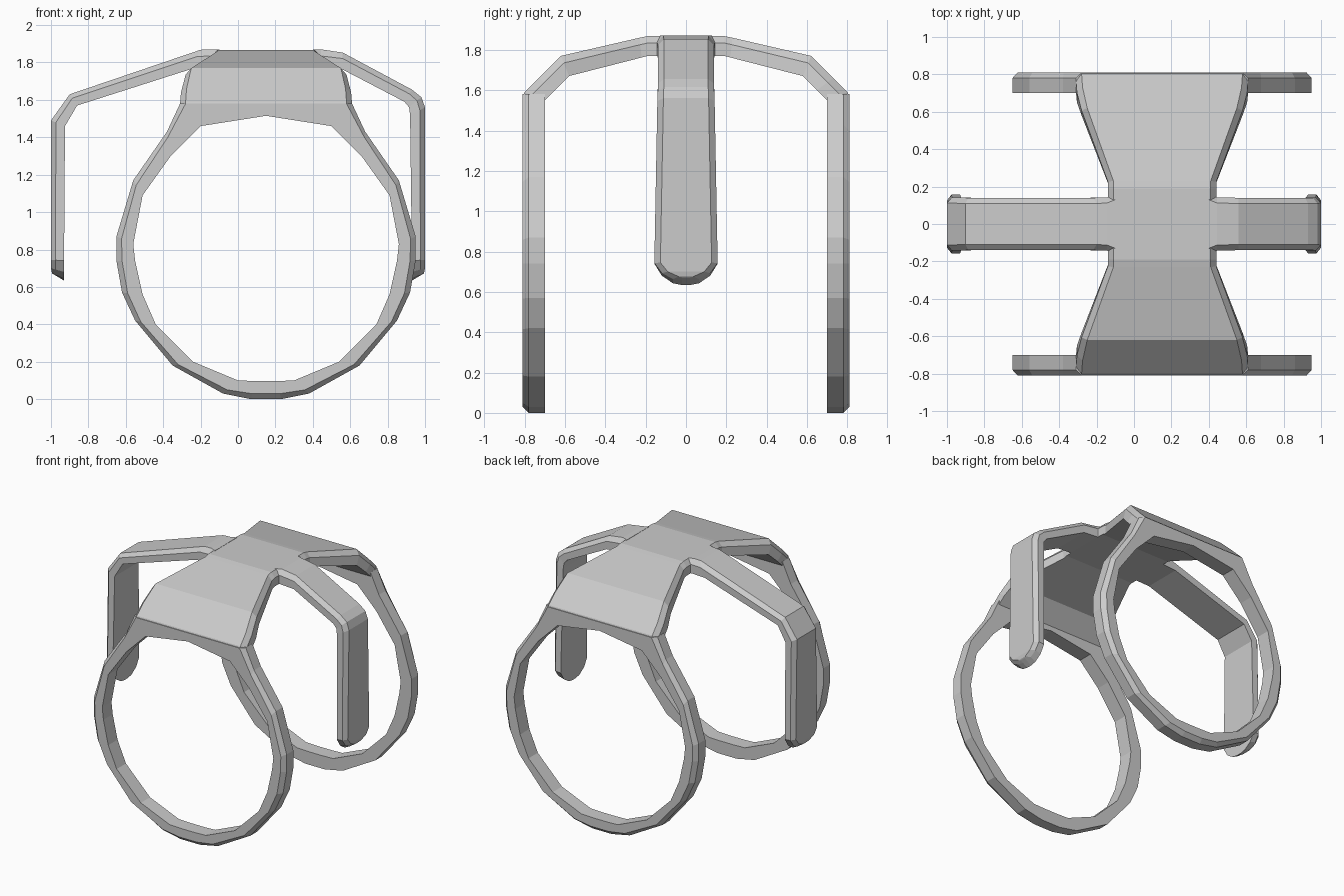
import bpy, bmesh
from mathutils import Vector

if "Cube" in bpy.data.objects:
    bpy.data.objects.remove(bpy.data.objects["Cube"])

CX = 0.15  # the rings and saddle are centred on this x


def skin(name, rows, closed=False):
    """Join equal-length cross-section loops into one flat-shaded solid."""
    bm = bmesh.new()
    loops = [[bm.verts.new(p) for p in row] for row in rows]
    n = len(loops[0])
    pairs = list(zip(loops, loops[1:]))
    if closed:
        pairs.append((loops[-1], loops[0]))
    for a, b in pairs:
        for i in range(n):
            j = (i + 1) % n
            bm.faces.new((a[i], a[j], b[j], b[i]))
    if not closed:
        bm.faces.new(loops[0])
        bm.faces.new(loops[-1])
    bmesh.ops.recalc_face_normals(bm, faces=bm.faces[:])
    mesh = bpy.data.meshes.new(name)
    bm.to_mesh(mesh)
    bm.free()
    obj = bpy.data.objects.new(name, mesh)
    bpy.context.collection.objects.link(obj)
    return obj


def strap_section(outer, inner, w, c=0.03, k=0.35):
    """Flat strap section (across, along, up) with chamfered outer corners."""
    p, q = Vector(outer), Vector(inner)
    m = p.lerp(q, k)
    t = max(w - c, 0.02)
    return [(s, v.x, v.y) for s, v in
            ((-w, q), (-w, m), (-t, p), (t, p), (w, m), (w, q))]


# Hourglass saddle: outer (y, z), inner (y, z), half width
half = [((0.19, 1.868), (0.19, 1.77), 0.29),
        ((0.23, 1.86), (0.22, 1.762), 0.29),
        ((0.62, 1.77), (0.58, 1.67), 0.43),
        ((0.73, 1.66), (0.65, 1.60), 0.455),
        ((0.80, 1.59), (0.70, 1.55), 0.46),
        ((0.808, 1.57), (0.70, 1.53), 0.46)]
stations = [((-a[0], a[1]), (-b[0], b[1]), w) for a, b, w in reversed(half)] + half
skin("saddle", [[(CX + s, y, z) for s, y, z in strap_section(*st)] for st in stations])

# Side arms: outer (x, z), inner (x, z), half width
tip = [((1.0, 0.745), (0.93, 0.74), 0.157),
       ((1.0, 0.70), (0.93, 0.68), 0.12),
       ((0.995, 0.675), (0.93, 0.643), 0.065),
       ((0.99, 0.67), (0.93, 0.634), 0.02)]
left = [((0.10, 1.87), (0.10, 1.77), 0.16),
        ((0.145, 1.87), (0.145, 1.77), 0.142),
        ((0.20, 1.868), (0.25, 1.765), 0.14),
        ((0.90, 1.63), (0.86, 1.57), 0.14),
        ((1.0, 1.49), (0.925, 1.46), 0.142)] + tip
right = [((0.40, 1.87), (0.40, 1.77), 0.16),
         ((0.445, 1.87), (0.445, 1.77), 0.142),
         ((0.56, 1.853), (0.56, 1.762), 0.14),
         ((0.93, 1.655), (0.89, 1.59), 0.14),
         ((0.98, 1.615), (0.915, 1.56), 0.14),
         ((1.0, 1.56), (0.92, 1.52), 0.142)] + tip
for name, sign, path in (("left_arm", -1, left), ("right_arm", 1, right)):
    skin(name, [[(sign * x, s, z) for s, x, z in strap_section(*st)] for st in path])

# Rings: half outline from bottom to top, outer (dx, z) and inner (dx, z)
ring_half = [((0.08, 0.0), (0.06, 0.097)), ((0.23, 0.03), (0.15, 0.10)),
             ((0.50, 0.18), (0.39, 0.20)), ((0.70, 0.42), (0.59, 0.40)),
             ((0.77, 0.57), (0.66, 0.56)), ((0.80, 0.74), (0.70, 0.74)),
             ((0.80, 0.87), (0.71, 0.83)), ((0.71, 1.17), (0.66, 1.09)),
             ((0.53, 1.43), (0.51, 1.30)), ((0.46, 1.58), (0.35, 1.46))]


def ring_section(o, i, sx, y):
    o, i = Vector(o), Vector(i)
    if o.y > 1.5:      # top panel meets the saddle without a chamfer
        f = Vector((max(o.x - 0.03, 0), o.y))
    else:
        f = o + (i - o).normalized() * 0.03
    pts = ((i, 0.70), (o, 0.70), (o, 0.78), (f, 0.81), (i, 0.81))
    return [(CX + sx * p.x, y * d, p.y) for p, d in pts]


for name, y in (("front_ring", -1), ("back_ring", 1)):
    rows = [ring_section(o, i, 1, y) for o, i in ring_half]
    rows.append(ring_section((0, 1.58), (0, 1.515), 1, y))
    rows += [ring_section(o, i, -1, y) for o, i in reversed(ring_half)]
    skin(name, rows, closed=True)
